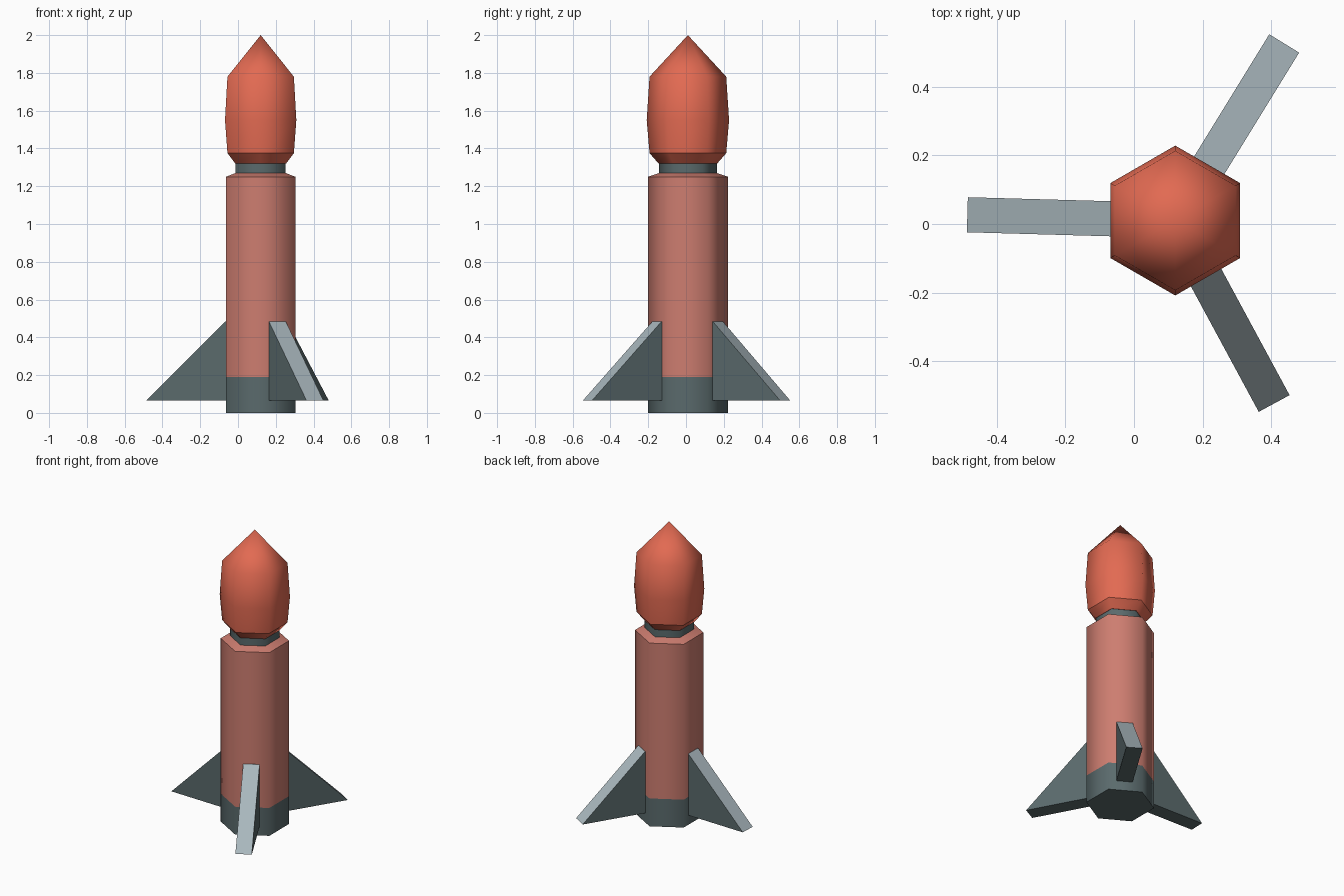
import bpy, bmesh, math

if "Cube" in bpy.data.objects:
    bpy.data.objects.remove(bpy.data.objects["Cube"])

CX, CY = 0.12, 0.01   # rocket axis
SIDES = 6


def material(name, rgb):
    lin = [((c / 255 + 0.055) / 1.055) ** 2.4 for c in rgb]
    m = bpy.data.materials.new(name)
    m.diffuse_color = (*lin, 1)
    m.use_nodes = True
    m.node_tree.nodes["Principled BSDF"].inputs["Base Color"].default_value = m.diffuse_color
    return m


RED = material("nose red", (226, 106, 82))
PINK = material("body pink", (205, 125, 112))
SLATE = material("dark slate", (90, 106, 108))
GREY = material("light grey", (170, 184, 190))


def finish(name, bm, mats):
    bmesh.ops.recalc_face_normals(bm, faces=bm.faces[:])
    me = bpy.data.meshes.new(name)
    bm.to_mesh(me)
    bm.free()
    for m in mats:
        me.materials.append(m)
    ob = bpy.data.objects.new(name, me)
    bpy.context.collection.objects.link(ob)
    ob.location = (CX, CY, 0)
    return ob


def hex_lathe(name, profile, mats, sharp_z=(), split_z=None):
    """Six-sided solid from (radius, z) points; smooth sides, sharp at listed rings."""
    bm = bmesh.new()
    rings = []
    for r, z in profile:
        n = 1 if r == 0 else SIDES
        rings.append([bm.verts.new((r * math.cos(math.radians(30 + 60 * i)),
                                    r * math.sin(math.radians(30 + 60 * i)), z))
                      for i in range(n)])
    for a, b in zip(rings, rings[1:]):
        for i in range(SIDES):
            j = (i + 1) % SIDES
            f = bm.faces.new((a[i], a[j], b[0]) if len(b) == 1 else (a[i], a[j], b[j], b[i]))
            f.smooth = True
    bm.faces.new(rings[0][::-1])
    if len(rings[-1]) > 1:
        bm.faces.new(rings[-1])
    for e in bm.edges:
        z0, z1 = (v.co.z for v in e.verts)
        if abs(z0 - z1) < 1e-5 and any(abs(z0 - s) < 1e-4 for s in sharp_z):
            e.smooth = False
    if split_z is not None:
        for f in bm.faces:
            if f.calc_center_median().z < split_z:
                f.material_index = 1
    return finish(name, bm, mats)


# Body tube with dark base band
hex_lathe("body", [(0.212, 0), (0.212, 0.19), (0.212, 1.25), (0.153, 1.27)],
          [PINK, SLATE], sharp_z=(0, 1.25, 1.27), split_z=0.19)

# Neck collar
hex_lathe("neck", [(0.153, 1.26), (0.153, 1.33)], [SLATE], sharp_z=(1.26, 1.33))

# Nose cone
hex_lathe("nose", [(0.155, 1.32), (0.203, 1.375), (0.218, 1.55), (0.203, 1.78), (0, 2.0)],
          [RED], sharp_z=(1.32, 1.375))

# Three triangular fins with pale sloping edges
for k in range(3):
    bm = bmesh.new()
    outline = [(0.175, 0.065), (0.605, 0.065), (0.185, 0.485), (0.175, 0.485)]
    face = bm.faces.new([bm.verts.new((r, -0.051, z)) for r, z in outline])
    ext = bmesh.ops.extrude_face_region(bm, geom=[face])
    bmesh.ops.translate(bm, vec=(0, 0.102, 0),
                        verts=[g for g in ext["geom"] if isinstance(g, bmesh.types.BMVert)])
    bmesh.ops.recalc_face_normals(bm, faces=bm.faces[:])
    for f in bm.faces:
        f.material_index = 1 if f.normal.z > 0.3 else 0
    fin = finish(f"fin_{k + 1}", bm, [SLATE, GREY])
    fin.rotation_euler.z = math.radians(58.4 + 120 * k)
